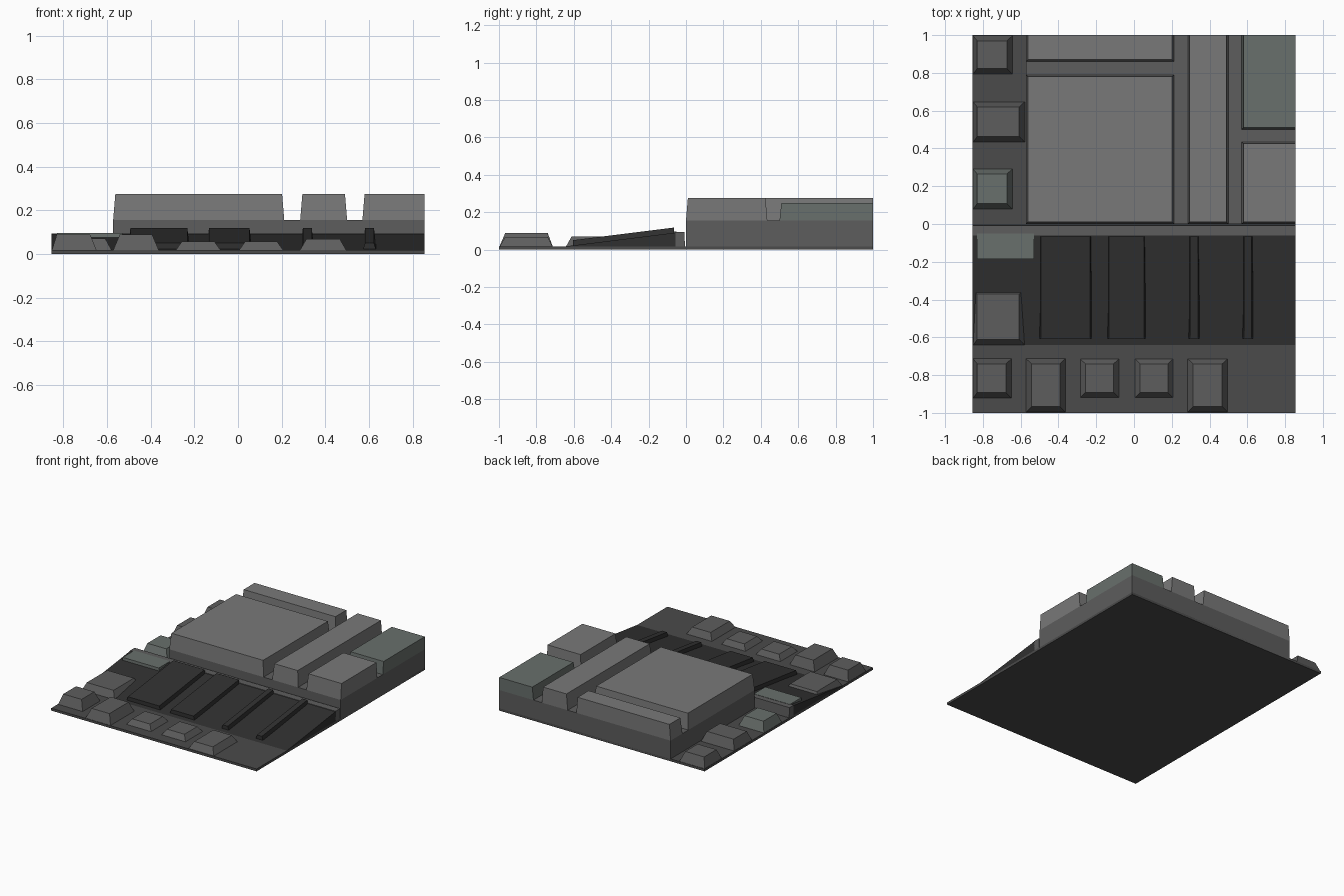
import bpy

if "Cube" in bpy.data.objects:
    bpy.data.objects.remove(bpy.data.objects["Cube"])


def material(name, r, g, b):
    m = bpy.data.materials.new(name)
    m.diffuse_color = (r, g, b, 1)
    m.use_nodes = True
    m.node_tree.nodes["Principled BSDF"].inputs["Base Color"].default_value = m.diffuse_color
    return m


LIGHT = material("light_grey", 0.19, 0.19, 0.19)
MID = material("mid_grey", 0.11, 0.11, 0.11)
GROUND = material("ground_grey", 0.07, 0.07, 0.07)
DARK = material("dark_grey", 0.03, 0.03, 0.03)
GREEN = material("green_grey", 0.14, 0.16, 0.15)

FACES = [(3, 2, 1, 0), (4, 5, 6, 7), (0, 1, 5, 4),
         (1, 2, 6, 5), (2, 3, 7, 6), (3, 0, 4, 7)]


def hexa(name, verts, mat):
    mesh = bpy.data.meshes.new(name)
    mesh.from_pydata(verts, [], FACES)
    mesh.materials.append(mat)
    obj = bpy.data.objects.new(name, mesh)
    bpy.context.collection.objects.link(obj)
    return obj


def block(name, x0, x1, y0, y1, z0, z1, mat, taper=(0, 0, 0, 0)):
    """Box whose top is inset by (left, right, front, back)."""
    l, r, f, b = taper
    return hexa(name, [
        (x0, y0, z0), (x1, y0, z0), (x1, y1, z0), (x0, y1, z0),
        (x0 + l, y0 + f, z1), (x1 - r, y0 + f, z1),
        (x1 - r, y1 - b, z1), (x0 + l, y1 - b, z1)], mat)


def ramp_z(y):
    return 0.018 + (y + 0.64) * 0.125


def sloped(name, x0, x1, y0, y1, lift, mat, inset=0.0):
    """Slab whose top follows the ramp."""
    zb = 0.01
    i = inset
    return hexa(name, [
        (x0, y0, zb), (x1, y0, zb), (x1, y1, zb), (x0, y1, zb),
        (x0 + i, y0, ramp_z(y0) + lift), (x1 - i, y0, ramp_z(y0) + lift),
        (x1 - i, y1, ramp_z(y1) + lift), (x0 + i, y1, ramp_z(y1) + lift)], mat)


W = 0.855
T = 0.01

# Ground plate and raised plinth
block("ground_plate", -W, W, -1, 1, 0, 0.018, GROUND)
block("plinth", -0.572, W, 0, 1, 0.001, 0.155, MID)

# Large roof slabs, tapered only on edges away from the tile border
block("main_slab", -0.572, 0.212, 0.0, 0.79, 0.155, 0.275, LIGHT, (T, T, T, T))
block("rear_slab", -0.572, 0.212, 0.86, 1, 0.155, 0.275, LIGHT, (T, T, T, 0))
block("long_slab", 0.285, 0.50, 0.0, 1, 0.155, 0.275, LIGHT, (T, T, T, 0))
block("right_front_slab", 0.57, W, 0.0, 0.435, 0.155, 0.275, LIGHT, (T, 0, T, T))
block("right_rear_slab", 0.57, W, 0.50, 1, 0.155, 0.25, GREEN, (T, 0, T, 0))

# Ramp with raised ribs, and the flat bar behind it
sloped("ramp", -W, W, -0.64, -0.055, 0, DARK)
for i, (x0, x1) in enumerate([(-0.505, -0.22), (-0.145, 0.065),
                              (0.285, 0.35), (0.57, 0.635)]):
    sloped(f"ramp_rib_{i + 1}", x0, x1, -0.605, -0.065, 0.028, DARK, 0.012)
block("ramp_bar", -W, W, -0.062, -0.005, 0.01, 0.094, MID, (0, 0, 0, 0.004))
block("corner_pad", -0.84, -0.525, -0.19, -0.05, 0.01, 0.096, GREEN, (0.01, 0.005, 0.005, 0))

# Small bevelled blocks: x0, x1, y0, y1, top height, material
small = [
    (-W, -0.64, 0.79, 1.0, 0.09, MID),
    (-W, -0.575, 0.43, 0.65, 0.09, MID),
    (-W, -0.64, 0.075, 0.295, 0.09, GREEN),
    (-W, -0.575, -0.645, -0.34, 0.07, MID),
    (-W, -0.645, -0.925, -0.71, 0.09, MID),
    (-0.575, -0.36, -1.0, -0.71, 0.088, MID),
    (-0.29, -0.075, -0.925, -0.71, 0.057, MID),
    (0.0, 0.212, -0.925, -0.71, 0.057, MID),
    (0.28, 0.50, -1.0, -0.71, 0.068, MID),
]
for i, (x0, x1, y0, y1, h, m) in enumerate(small):
    left = 0.025 if x0 == -W else 0.033
    block(f"small_block_{i + 1}", x0, x1, y0, y1, 0.01, h, m,
          (left, 0.033, 0.033, 0.03))
